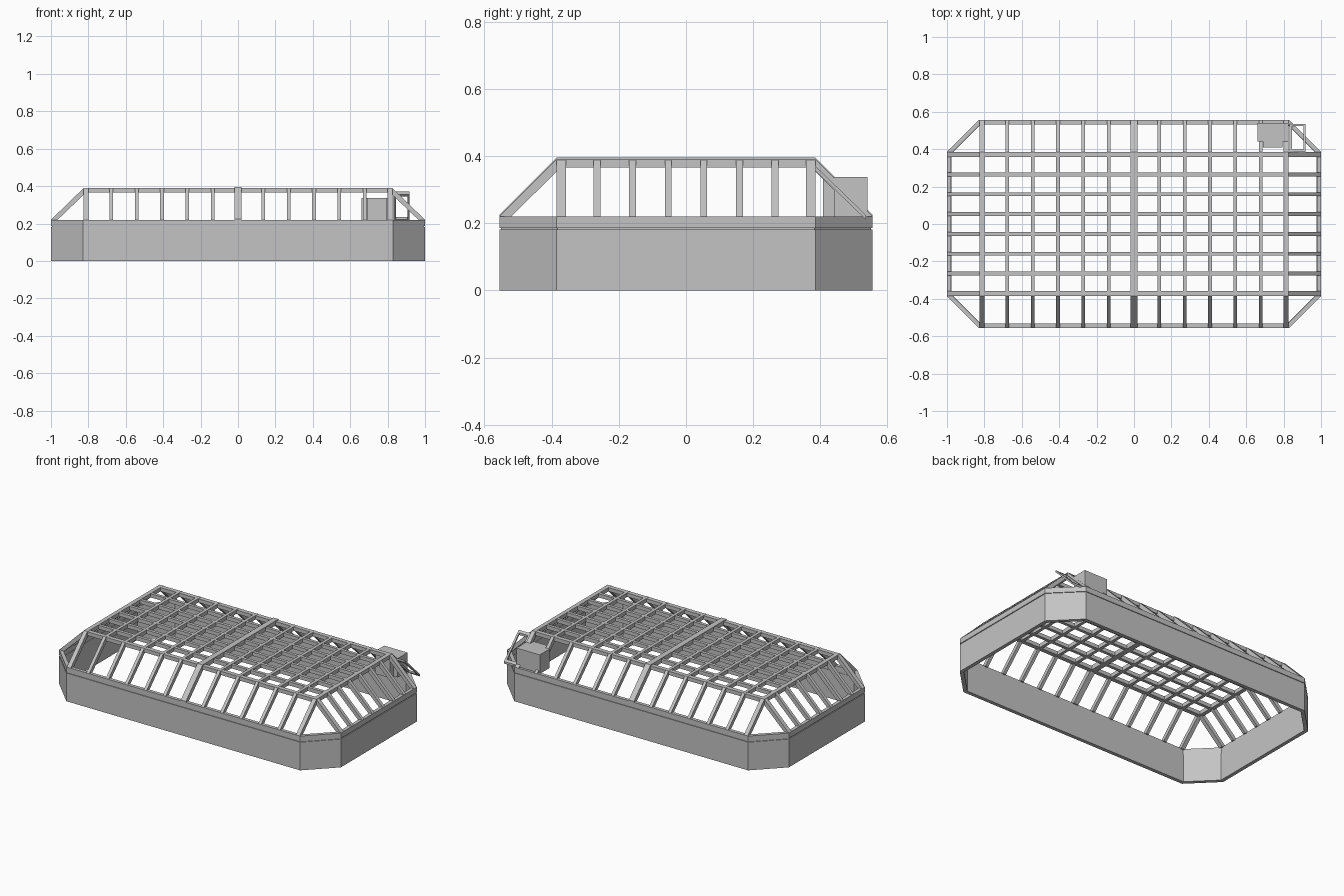
import bpy, bmesh, math

if "Cube" in bpy.data.objects:
    bpy.data.objects.remove(bpy.data.objects["Cube"])

grey = bpy.data.materials.new("frame grey")
grey.diffuse_color = (0.55, 0.55, 0.55, 1)
grey.use_nodes = True
grey.node_tree.nodes["Principled BSDF"].inputs["Base Color"].default_value = grey.diffuse_color

A, B = 1.0, 0.555          # half length and half width of the base
TA, TB = 0.825, 0.385      # half length and half width of the flat roof
Z0, Z1 = 0.22, 0.39        # eaves and roof height


def finish(name, bm):
    bmesh.ops.recalc_face_normals(bm, faces=bm.faces)
    me = bpy.data.meshes.new(name)
    bm.to_mesh(me)
    bm.free()
    me.materials.append(grey)
    ob = bpy.data.objects.new(name, me)
    bpy.context.collection.objects.link(ob)
    return ob


def prism(bm, lo, hi):
    """Join two matching loops into a closed solid."""
    a = [bm.verts.new(p) for p in lo]
    b = [bm.verts.new(p) for p in hi]
    n = len(a)
    bm.faces.new(a)
    bm.faces.new(b[::-1])
    for i in range(n):
        j = (i + 1) % n
        bm.faces.new((a[i], a[j], b[j], b[i]))


def box(bm, x0, x1, y0, y1, z0, z1):
    r = [(x0, y0), (x1, y0), (x1, y1), (x0, y1)]
    prism(bm, [(x, y, z0) for x, y in r], [(x, y, z1) for x, y in r])


def octagon(t):
    """Chamfered rectangle, inset by t."""
    a, b, k = A - t, B - t, A + TB - t * math.sqrt(2)
    c, d = k - a, k - b
    return [(a, -c), (a, c), (d, b), (-d, b), (-a, c), (-a, -c), (-d, -b), (d, -b)]


def ring(name, t0, t1, z0, z1):
    bm = bmesh.new()
    loops = [[bm.verts.new((x, y, z)) for x, y in octagon(t)]
             for t, z in ((t0, z0), (t0, z1), (t1, z1), (t1, z0))]
    for k in range(4):
        p, q = loops[k], loops[(k + 1) % 4]
        for i in range(8):
            j = (i + 1) % 8
            bm.faces.new((p[i], p[j], q[j], q[i]))
    return finish(name, bm)


# Base wall, groove and eaves ring
ring("base_wall", 0, 0.024, 0, 0.181)
ring("wall_groove", 0.005, 0.022, 0.181, 0.186)
ring("eaves_ring", 0, 0.022, 0.186, Z0)


def slope(bm, axis, pos, w, sign, lift=0.0):
    """Sloping rib from roof edge to eaves; axis is the direction it runs."""
    top, low = (TA, A) if axis == 'x' else (TB, B)
    prof = [(top, Z1 + lift), (low, Z0 + lift), (low, Z0 - 0.005),
            (low - 0.03, Z0 - 0.005), (top - 0.012, Z1 - 0.025)]

    def put(u, s, z):
        return (sign * s, u, z) if axis == 'x' else (u, sign * s, z)
    prism(bm, [put(pos - w / 2, s, z) for s, z in prof],
          [put(pos + w / 2, s, z) for s, z in prof])


# Cross ribs: 13 along the length, wider at the ends and centre
roof = bmesh.new()
ribs = bmesh.new()
for i in range(13):
    x = -0.813 + i * 1.626 / 12
    w = 0.036 if i == 6 else 0.027 if i in (0, 12) else 0.02
    lift = 0.005 if i == 6 else 0
    box(roof, x - w / 2, x + w / 2, -TB, TB, Z1 - 0.025, Z1 + lift)
    for s in (-1, 1):
        slope(ribs, 'y', x, w, s, lift)

# Lengthwise rails: 8 across the width, wider at the edges
for i in range(8):
    y = -0.371 + i * 0.742 / 7
    w = 0.028 if i in (0, 7) else 0.02
    box(roof, -TA, TA, y - w / 2, y + w / 2, Z1 - 0.025, Z1 - 0.001)
    for s in (-1, 1):
        slope(ribs, 'x', y, w, s)
finish("roof_grid", roof)
finish("sloping_ribs", ribs)

# Equipment box standing on the back slope
bm = bmesh.new()
box(bm, 0.66, 0.826, 0.44, 0.54, 0.215, 0.337)
box(bm, 0.69, 0.795, 0.408, 0.45, 0.215, 0.337)
finish("equipment_box", bm)

# Open hatch frame beside the box, tilted with the slope
bm = bmesh.new()


def tilted(x0, x1, y0, y1):
    def z(y):
        return 0.37 - (y - 0.385) * 0.97
    r = [(x0, y0), (x1, y0), (x1, y1), (x0, y1)]
    prism(bm, [(x, y, z(y) - 0.014) for x, y in r], [(x, y, z(y)) for x, y in r])


tilted(0.832, 0.844, 0.385, 0.535)
tilted(0.906, 0.918, 0.385, 0.535)
tilted(0.844, 0.906, 0.385, 0.397)
tilted(0.844, 0.906, 0.523, 0.535)
finish("hatch_frame", bm)
